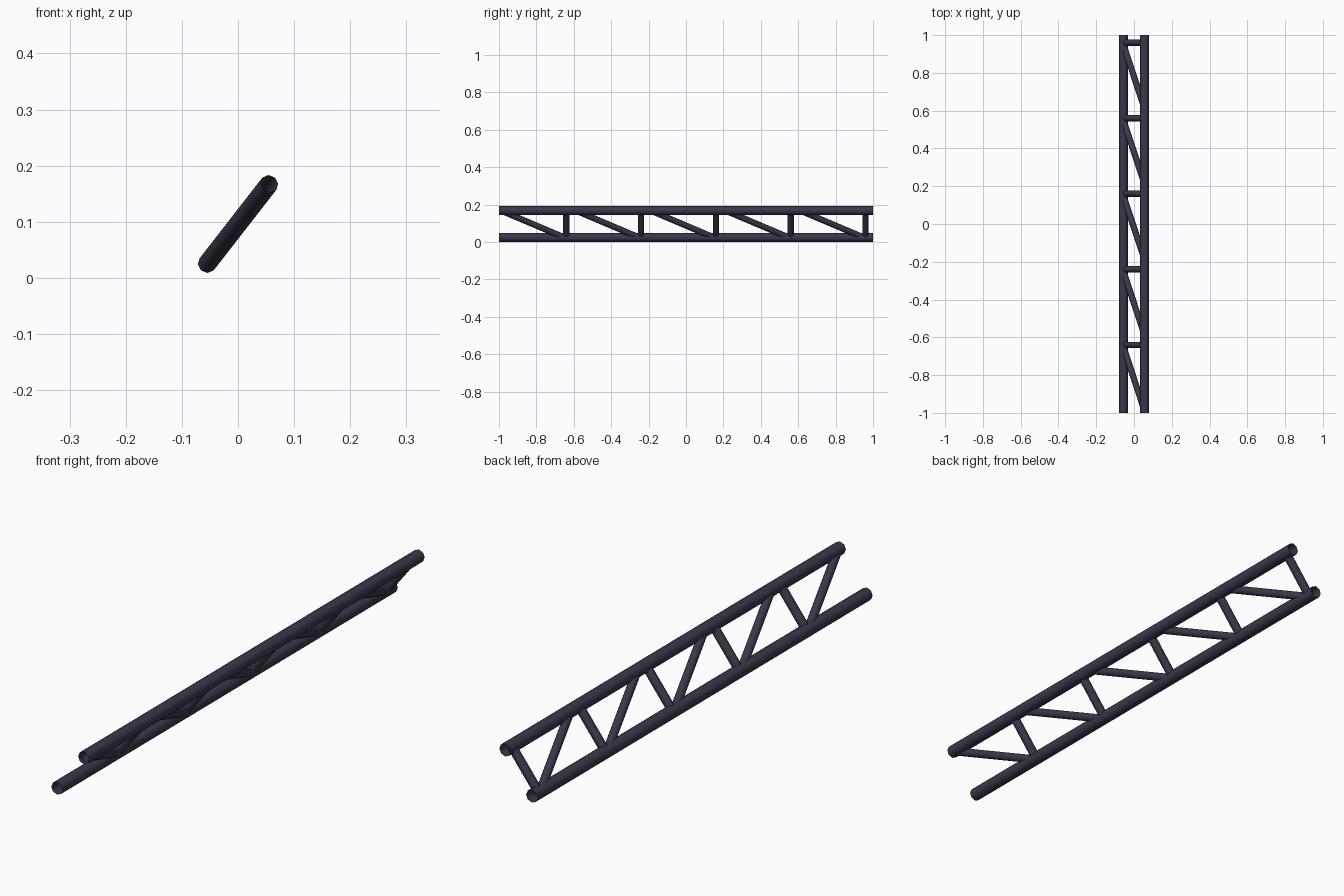
import bpy
from mathutils import Vector

if "Cube" in bpy.data.objects:
    bpy.data.objects.remove(bpy.data.objects["Cube"])

# One flat paint colour
paint = bpy.data.materials.new("dark_purple_grey_steel")
paint.diffuse_color = (0.046, 0.038, 0.07, 1)
paint.use_nodes = True
paint.node_tree.nodes["Principled BSDF"].inputs["Base Color"].default_value = paint.diffuse_color


def tube(name, a, b, radius):
    """Open-ended eight-sided tube between two points."""
    a, b = Vector(a), Vector(b)
    d = b - a
    bpy.ops.mesh.primitive_cylinder_add(
        vertices=8, radius=radius, depth=d.length, end_fill_type='NOTHING',
        location=(a + b) / 2, rotation=d.to_track_quat('Z', 'Y').to_euler())
    ob = bpy.context.object
    ob.name = name
    ob.data.materials.append(paint)
    bpy.ops.object.shade_smooth_by_angle(angle=1.0)
    return ob


LOW = (-0.056, 0.024)    # x, z of the lower chord
HIGH = (0.056, 0.168)    # x, z of the upper chord


def on(chord, y):
    return (chord[0], y, chord[1])


# Long chords
tube("lower_chord", on(LOW, -1), on(LOW, 1), 0.024)
tube("upper_chord", on(HIGH, -1), on(HIGH, 1), 0.024)

# Web: a square strut and a diagonal sharing each lower joint
for i in range(5):
    y = 0.96 - 0.4 * i
    tube(f"cross_strut_{i + 1}", on(LOW, y), on(HIGH, y), 0.0165)
    tube(f"diagonal_brace_{i + 1}", on(LOW, y - 0.01), on(HIGH, y - 0.35), 0.0165)
